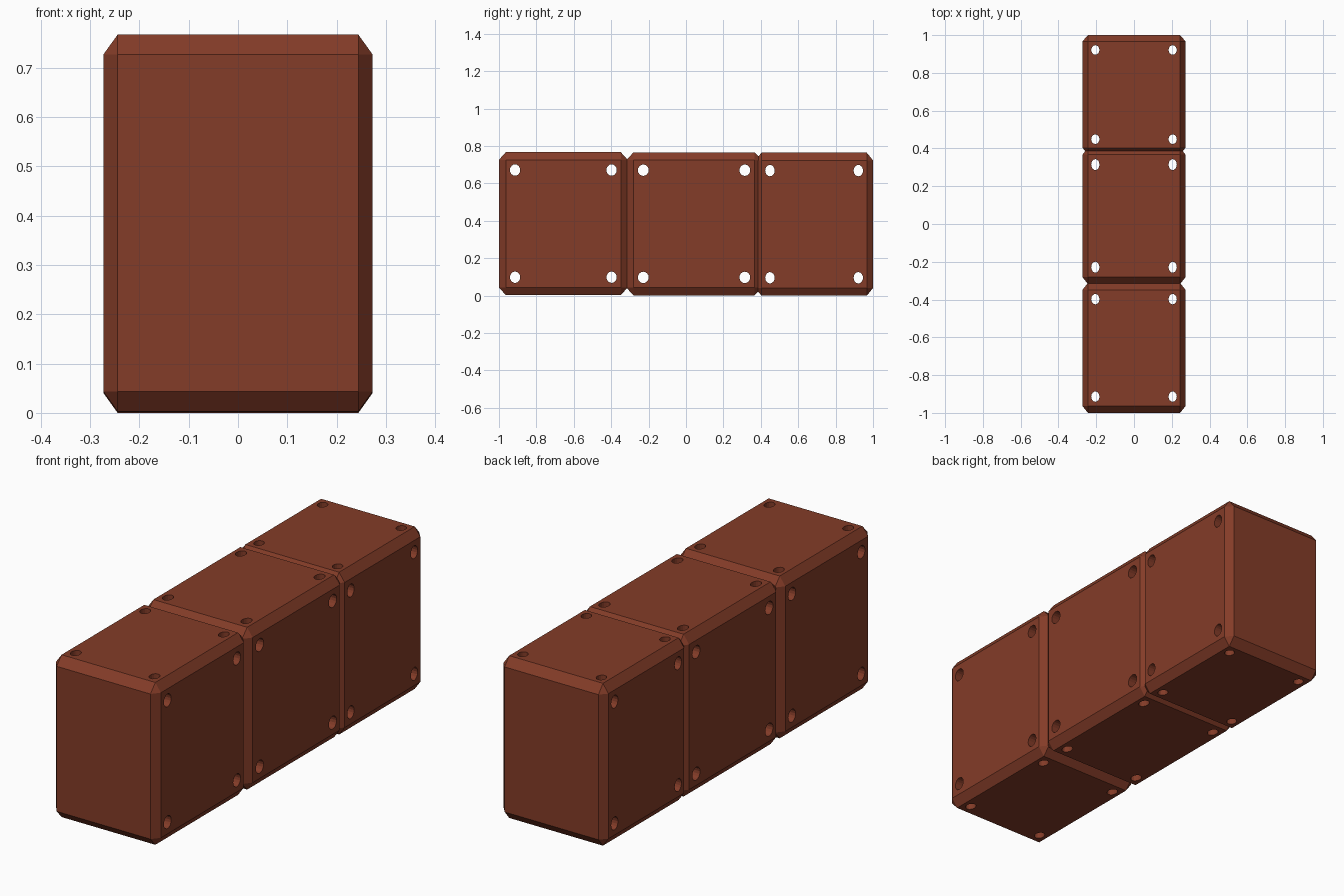
import bpy, bmesh, math
from mathutils import Matrix

if "Cube" in bpy.data.objects:
    bpy.data.objects.remove(bpy.data.objects["Cube"])

HEIGHT = 0.764
WIDTH = 0.546
HOLE = 0.375      # hole offset from the centre, as a share of the block size

brick = bpy.data.materials.new("brick red")
brick.diffuse_color = (0.23, 0.045, 0.021, 1)
brick.use_nodes = True
brick.node_tree.nodes["Principled BSDF"].inputs["Base Color"].default_value = brick.diffuse_color


def add_object(name, bm):
    mesh = bpy.data.meshes.new(name)
    bm.to_mesh(mesh)
    bm.free()
    mesh.materials.append(brick)
    obj = bpy.data.objects.new(name, mesh)
    bpy.context.collection.objects.link(obj)
    return obj


def rods(name, turn):
    """Four parallel rods that drill the corner tunnels along one axis."""
    bm = bmesh.new()
    for a in (-HOLE, HOLE):
        for b in (-HOLE, HOLE):
            bmesh.ops.create_cone(bm, cap_ends=True, segments=16, radius1=0.04,
                                  radius2=0.04, depth=1.4,
                                  matrix=turn @ Matrix.Translation((a, b, 0)))
    obj = add_object(name, bm)
    obj.hide_render = True
    return obj


# chamfered unit block
bm = bmesh.new()
bmesh.ops.create_cube(bm, size=1)
bmesh.ops.bevel(bm, geom=bm.edges[:], offset=0.053, segments=1,
                affect='EDGES', profile=0.5)
block = add_object("block", bm)

# drill tunnels side to side and top to bottom
cutters = [rods("side_drill", Matrix.Rotation(math.pi / 2, 4, 'Y')),
           rods("top_drill", Matrix.Identity(4))]
for cutter in cutters:
    mod = block.modifiers.new(cutter.name, 'BOOLEAN')
    mod.operation = 'DIFFERENCE'
    mod.solver = 'EXACT'
    mod.object = cutter
bpy.context.view_layer.update()
drilled = bpy.data.meshes.new_from_object(
    block.evaluated_get(bpy.context.evaluated_depsgraph_get()))
for obj in cutters + [block]:
    bpy.data.objects.remove(obj)

# three stretched blocks in a row, the joints slightly overlapping
for name, y0, y1, lift in (("front_block", -1.0, -0.312, 0.003),
                           ("middle_block", -0.319, 0.405, 0.002),
                           ("back_block", 0.37, 1.0, 0.0)):
    mesh = drilled.copy()
    mesh.transform(Matrix.Translation((0, (y0 + y1) / 2, HEIGHT / 2 + lift))
                   @ Matrix.Diagonal((WIDTH, y1 - y0, HEIGHT, 1)))
    obj = bpy.data.objects.new(name, mesh)
    bpy.context.collection.objects.link(obj)
